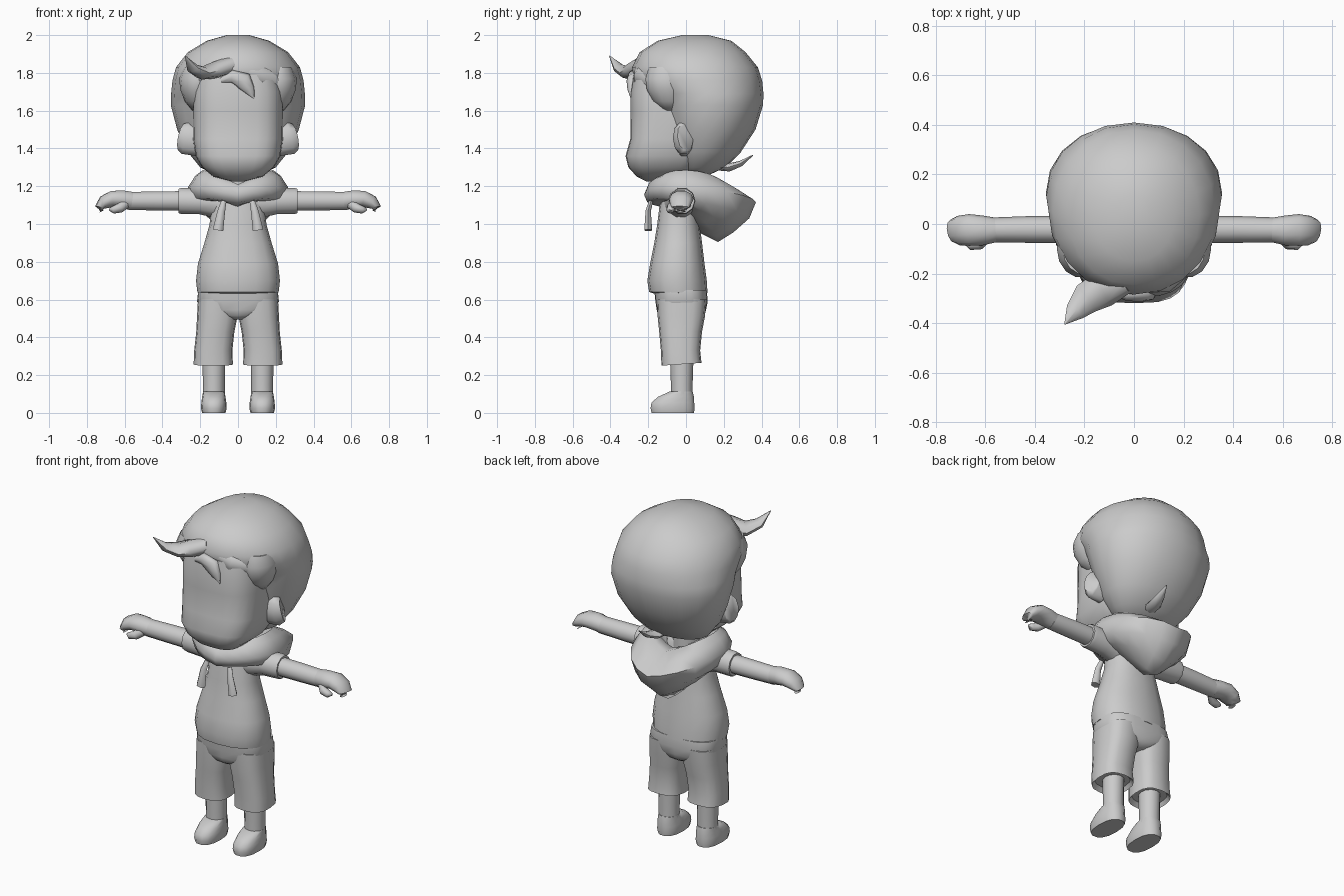
import bpy, bmesh, math
from mathutils import Vector

grey = bpy.data.materials.new("plain_grey")
grey.diffuse_color = (0.6, 0.6, 0.6, 1)


def skin(name, rings, angle=60):
    """Join rings of points into a closed, smooth shaded tube."""
    bm = bmesh.new()
    loops = [[bm.verts.new(p) for p in ring] for ring in rings]
    n = len(loops[0])
    for a, b in zip(loops, loops[1:]):
        for i in range(n):
            j = (i + 1) % n
            bm.faces.new((a[i], a[j], b[j], b[i]))
    bm.faces.new(loops[0][::-1])
    bm.faces.new(loops[-1])
    bmesh.ops.recalc_face_normals(bm, faces=bm.faces)
    mesh = bpy.data.meshes.new(name)
    bm.to_mesh(mesh)
    bm.free()
    mesh.materials.append(grey)
    ob = bpy.data.objects.new(name, mesh)
    bpy.context.collection.objects.link(ob)
    bpy.ops.object.select_all(action='DESELECT')
    ob.select_set(True)
    bpy.context.view_layer.objects.active = ob
    bpy.ops.object.shade_smooth_by_angle(angle=math.radians(angle))
    return ob


def loft(name, rows, n=16, power=2.0, cx=0.0, angle=60, mid=None):
    """Stack rounded sections: half width, front y, back y, front z, back z, side lift, x shift.
    mid sets the y of the widest place, otherwise it is halfway."""
    rings = []
    for row in rows:
        rx, yf, yb, zf = row[:4]
        zb = row[4] if len(row) > 4 else zf
        lift = row[5] if len(row) > 5 else 0
        dx = row[6] if len(row) > 6 else 0
        yc = (yf + yb) / 2 if mid is None else mid
        ring = []
        for i in range(n):
            t = math.tau * i / n
            c, s = math.cos(t), math.sin(t)
            x = math.copysign(abs(c) ** (2 / power), c)
            y = yc + (yb - yc if s > 0 else yc - yf) * math.copysign(abs(s) ** (2 / power), s)
            k = (y - yf) / (yb - yf)
            ring.append((cx + dx * (1 if cx >= 0 else -1) + rx * x, y,
                         zf + (zb - zf) * k + lift * abs(x)))
        rings.append(ring)
    return skin(name, rings, angle)


def tube(name, pts, n=8, ref=(0, 0, 1), mirror=1, angle=60):
    """Sweep an ellipse along points: x, y, z, radius across ref, radius along ref."""
    P = [Vector((p[0] * mirror, p[1], p[2])) for p in pts]
    rings = []
    for i, p in enumerate(pts):
        t = (P[min(i + 1, len(P) - 1)] - P[max(i - 1, 0)]).normalized()
        side = t.cross(Vector(ref)).normalized()
        up = side.cross(t)
        rings.append([P[i] + side * p[3] * math.cos(math.tau * k / n)
                      + up * p[4] * math.sin(math.tau * k / n) for k in range(n)])
    return skin(name, rings, angle)


# Head with a flat, squared face
loft("head", [(.03, -.21, -.12, 1.225), (.13, -.26, .0, 1.25), (.19, -.305, .08, 1.30),
              (.225, -.32, .12, 1.36), (.238, -.295, .15, 1.45), (.24, -.295, .2, 1.6),
              (.24, -.295, .2, 1.7), (.22, -.28, .2, 1.79)], n=24, power=3.2)

# Hair, set back behind the face below the fringe line
loft("hair", [(.10, .0, .1, 1.25), (.2, -.05, .21, 1.30), (.265, -.09, .29, 1.38),
              (.322, -.12, .368, 1.5), (.356, -.16, .408, 1.63), (.354, -.19, .41, 1.69),
              (.347, -.275, .403, 1.76), (.328, -.285, .38, 1.83), (.265, -.245, .315, 1.91),
              (.165, -.15, .24, 1.97), (.06, -.02, .12, 2.0)], n=20, power=2.1)

# Fringe locks and the small tuft at the nape
tube("big_fringe_lock", [(-.03, -.23, 1.84, .05, .05), (-.12, -.26, 1.815, .075, .045),
                         (-.19, -.30, 1.80, .065, .035), (-.24, -.355, 1.825, .04, .025),
                         (-.28, -.405, 1.89, .002, .002)])
tube("centre_fringe_lock", [(-.09, -.275, 1.76, .015, .01), (-.03, -.28, 1.78, .035, .03),
                            (.03, -.285, 1.755, .05, .03), (.06, -.29, 1.71, .03, .02),
                            (.085, -.29, 1.665, .003, .003)], ref=(0, 1, 0))
tube("swept_fringe", [(.03, -.225, 1.81, .05, .05), (.12, -.225, 1.78, .06, .055),
                      (.20, -.16, 1.75, .06, .05)], n=10, ref=(0, 1, 0))
tube("nape_tuft", [(.03, .15, 1.31, .045, .025), (.05, .23, 1.30, .04, .022),
                   (.06, .29, 1.32, .028, .015), (.065, .355, 1.365, .002, .002)])

# Neck, shirt body and shorts
loft("neck", [(.08, -.1, .07, 1.1), (.08, -.1, .07, 1.3)], n=12)
loft("shirt", [(.17, -.13, .08, .62), (.215, -.195, .114, .64, .635), (.222, -.205, .11, .70),
               (.212, -.19, .098, .79), (.178, -.168, .085, .9), (.15, -.152, .072, 1.0),
               (.145, -.14, .065, 1.1), (.13, -.12, .06, 1.19), (.06, -.08, .04, 1.22)],
     n=16, power=2.3)
loft("shorts_seat", [(.03, -.12, .07, .495), (.10, -.148, .098, .515), (.19, -.155, .106, .545),
                     (.217, -.162, .115, .59), (.21, -.168, .11, .65)], n=24, power=2.9)

# Hood collar that hangs down as a bag at the back
loft("hood", [(.09, -.09, .08, 1.14, 1.14), (.15, -.13, .13, 1.18, 1.20, .04),
              (.185, -.17, .2, 1.21, 1.20, .08), (.225, -.205, .30, 1.195, 1.15, .08),
              (.265, -.222, .37, 1.155, 1.115, .055), (.25, -.205, .335, 1.115, 1.03, .045),
              (.205, -.17, .25, 1.10, .955, .06), (.145, -.13, .17, 1.09, .905, .075),
              (.08, -.09, .06, 1.10, .96, .03)], n=20, power=2.0, mid=.0)

for m, side in ((-1, "left"), (1, "right")):
    # Hair swept over the temple
    loft(side + "_temple_hair", [(.03, -.12, -.04, 1.60), (.07, -.175, .0, 1.65),
                                 (.093, -.21, .02, 1.71), (.10, -.218, .02, 1.77),
                                 (.075, -.2, .0, 1.83)], n=14, cx=.212 * m)
    # Ears
    tube(side + "_ear", [(.21, -.01, 1.44, .05, .085), (.278, -.015, 1.455, .055, .09),
                         (.298, -.005, 1.46, .045, .075)], n=10, mirror=m)
    # Shorts legs, bare shins and shoes
    loft(side + "_shorts_leg", [(.09, -.11, .06, .275, .285), (.104, -.13, .082, .25, .265),
                                (.101, -.133, .075, .33), (.101, -.142, .085, .43, .43, 0, -.011),
                                (.107, -.15, .1, .51, .51, 0, -.021),
                                (.106, -.154, .108, .6, .6, 0, -.025)],
         n=16, power=2.7, cx=.131 * m, angle=45)
    loft(side + "_shin", [(.058, -.08, .035, .06), (.058, -.08, .035, .15), (.06, -.085, .04, .3)],
         n=12, cx=.128 * m)
    loft(side + "_shoe", [(.062, -.185, .045, 0), (.068, -.19, .048, .025), (.066, -.185, .046, .055),
                          (.062, -.15, .044, .085), (.057, -.09, .037, .112)],
         n=14, power=2.4, cx=.128 * m)
    # Sleeve, arm and curled hand
    tube(side + "_sleeve", [(.10, -.03, 1.11, .085, .085), (.2, -.025, 1.12, .07, .072),
                            (.30, -.02, 1.122, .07, .072), (.316, -.02, 1.122, .066, .067),
                            (.31, -.02, 1.122, .05, .05)], n=10, mirror=m)
    tube(side + "_arm", [(.25, -.022, 1.122, .055, .055), (.42, -.022, 1.122, .054, .053),
                         (.58, -.024, 1.122, .05, .05)], n=10, mirror=m)
    tube(side + "_hand", [(.56, -.024, 1.122, .05, .05), (.61, -.026, 1.13, .06, .05),
                          (.665, -.024, 1.133, .064, .045), (.708, -.027, 1.115, .06, .038),
                          (.732, -.03, 1.088, .048, .024), (.722, -.03, 1.066, .03, .012)],
         n=10, mirror=m)
    tube(side + "_thumb", [(.59, -.05, 1.11, .022, .028), (.625, -.08, 1.085, .024, .026),
                           (.66, -.083, 1.075, .022, .02), (.68, -.078, 1.078, .008, .008)],
         n=8, mirror=m)
    # Drawstrings
    tube(side + "_drawstring", [(.075, -.185, 1.12, .014, .012), (.088, -.2, 1.07, .02, .016),
                                (.106, -.2, .967, .028, .024)], n=6, ref=(0, 1, 0), mirror=m)
